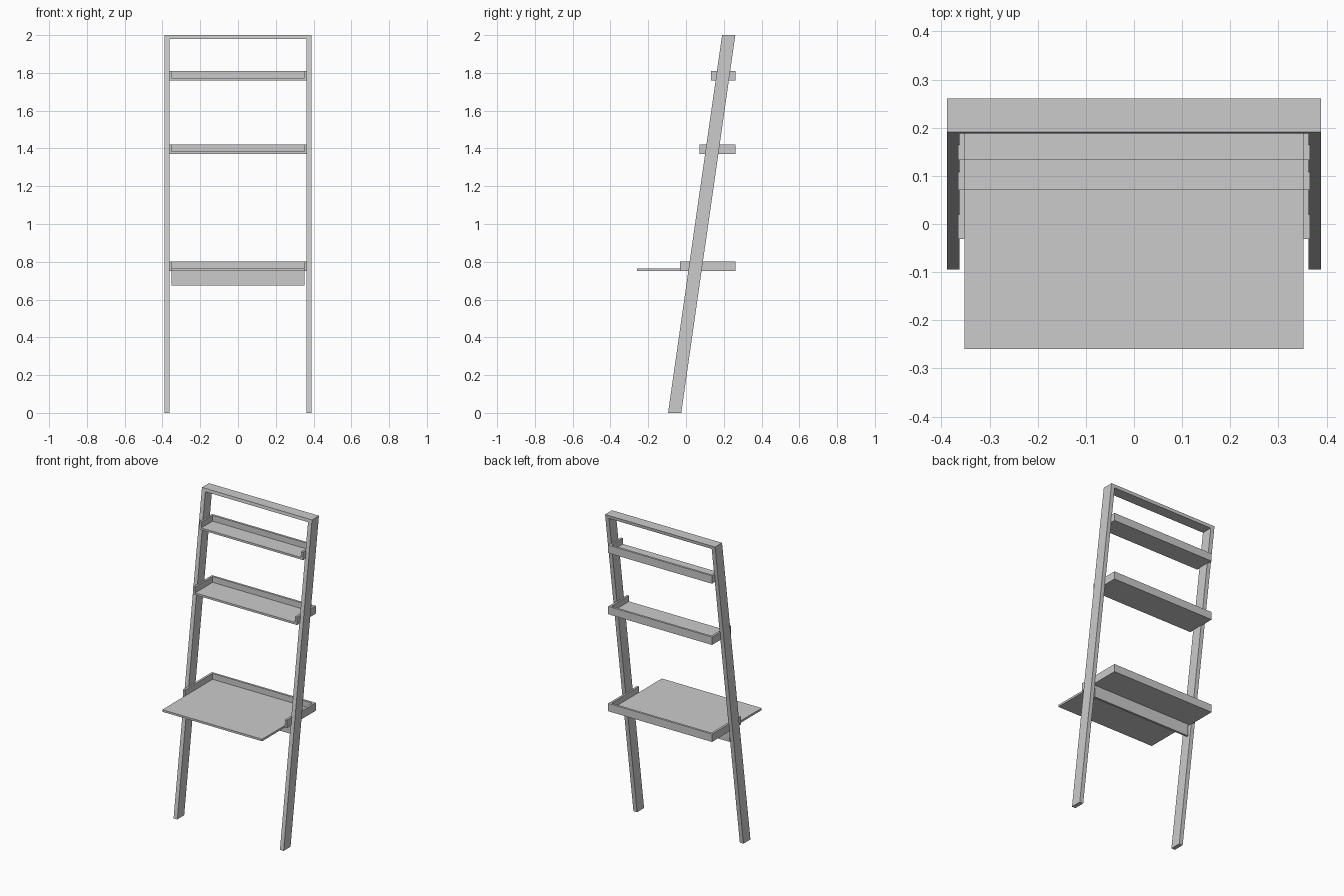
import bpy, bmesh

if "Cube" in bpy.data.objects:
    bpy.data.objects.remove(bpy.data.objects["Cube"])

BACK = 0.261      # wall-side plane of the unit
INNER = 0.352     # inner half-width of the trays
T = 0.014         # board thickness
SLOPE = 0.286 / 2 # lean of the ladder frame


def block(name, x, y, z, lean=0.0):
    """Box from (min, max) ranges; lean shears it towards +y with height."""
    bm = bmesh.new()
    bmesh.ops.create_cube(bm, size=1)
    for v in bm.verts:
        px, py, pz = (r[0] + (c + 0.5) * (r[1] - r[0]) for c, r in zip(v.co, (x, y, z)))
        v.co = (px, py + lean * pz, pz)
    me = bpy.data.meshes.new(name)
    bm.to_mesh(me)
    bm.free()
    ob = bpy.data.objects.new(name, me)
    bpy.context.collection.objects.link(ob)
    return ob


def mirrored(ob):
    """Mirror a right-hand part across x = 0."""
    mod = ob.modifiers.new("mirror", "MIRROR")
    mod.use_axis[0] = True
    return ob


# Leaning ladder frame
LEG_Y = (-0.095, -0.025)
mirrored(block("leaning_legs", (0.362, 0.388), LEG_Y, (0, 2), SLOPE))
block("top_rail", (-0.362, 0.362), LEG_Y, (1.98, 2), SLOPE)

# Trays: side rims, back rim and floor board (the desk floor extends forward)
trays = [("upper_shelf", 0.133, 0.133, 1.76),
         ("middle_shelf", 0.071, 0.071, 1.37),
         ("desk", -0.031, -0.26, 0.752)]
for name, front, floor_front, z in trays:
    mirrored(block(name + "_sides", (INNER, INNER + T), (front, BACK), (z, z + 0.05)))
    block(name + "_back", (-INNER, INNER), (BACK - T, BACK), (z, z + 0.05))
    block(name + "_floor", (-INNER, INNER), (floor_front, BACK - T), (z, z + 0.013))

# Support board under the desk, between the legs
block("desk_apron", (-INNER, INNER), (0.053, 0.067), (0.675, 0.752))
